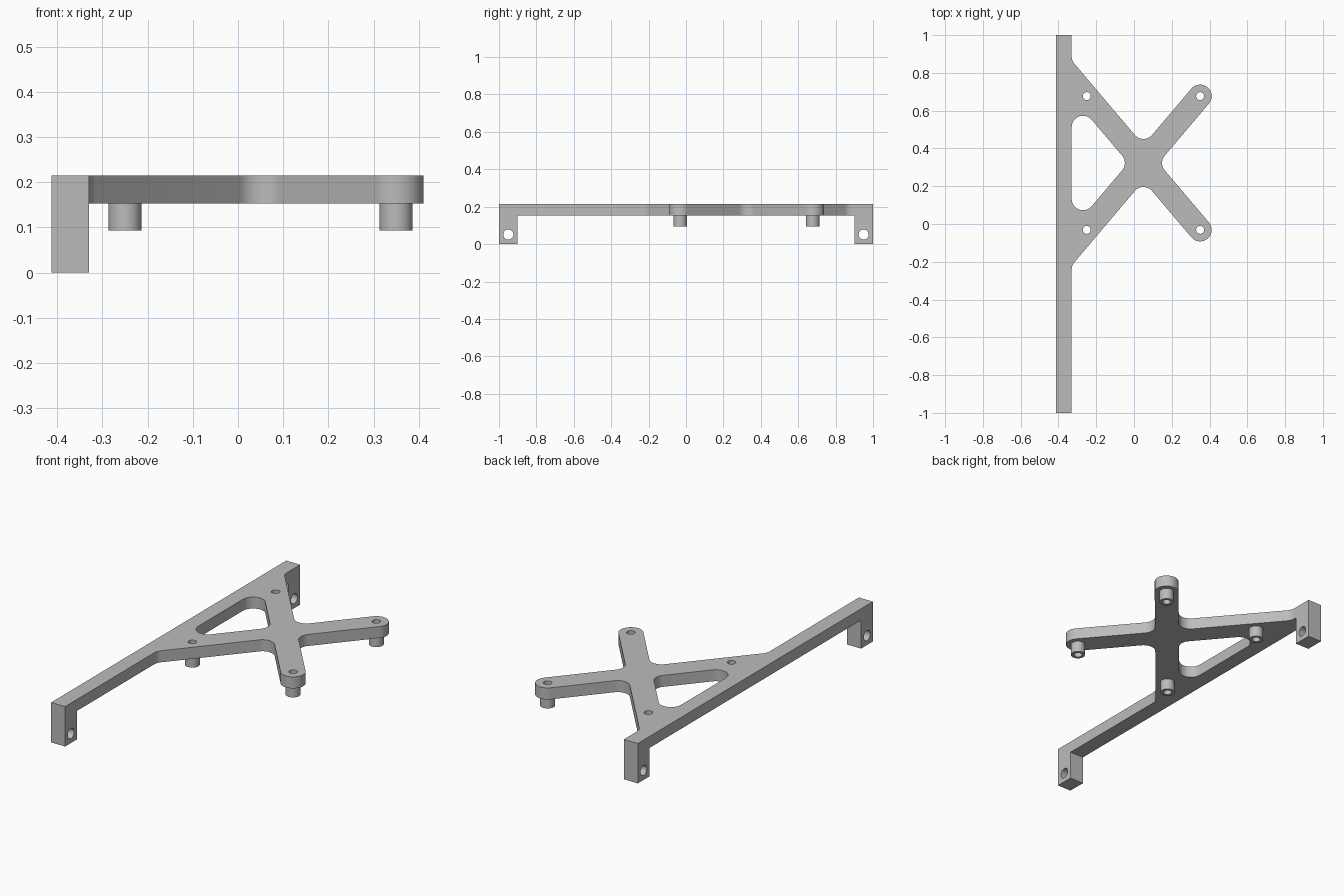
import bpy, bmesh, math
from mathutils import Vector, Matrix

if "Cube" in bpy.data.objects:
    bpy.data.objects.remove(bpy.data.objects["Cube"], do_unlink=True)

grey = bpy.data.materials.new("plain_grey")
grey.use_nodes = True
COLOR = (0.5, 0.5, 0.5, 1)
grey.diffuse_color = COLOR
grey.node_tree.nodes["Principled BSDF"].inputs["Base Color"].default_value = COLOR

TOP, UNDER, BOSS_BOTTOM = 0.215, 0.153, 0.093
OUTER, INNER = -0.413, -0.33          # rail sides in x
CX, CY = 0.05, 0.323                  # centre of the cross
DX, DY = 0.3, 0.354                   # offset of the screw holes
ARM, FILLET, BORE = 0.061, 0.06, 0.021


def rounded(corners, steps=10):
    """Outline with each (x, y, radius) corner replaced by an arc."""
    out = []
    for i, (x, y, r) in enumerate(corners):
        p = Vector((x, y))
        if not r:
            out.append(p)
            continue
        a = (Vector(corners[i - 1][:2]) - p).normalized()
        b = (Vector(corners[(i + 1) % len(corners)][:2]) - p).normalized()
        half = a.angle(b) / 2
        centre = p + (a + b).normalized() * (r / math.sin(half))
        start = p + a * (r / math.tan(half)) - centre
        sweep = (p + b * (r / math.tan(half)) - centre).angle_signed(start)
        for k in range(steps + 1):
            out.append(centre + Matrix.Rotation(sweep * k / steps, 2) @ start)
    return out


def circle(x, y, r, n=32):
    return [Vector((x + r * math.cos(math.tau * k / n), y + r * math.sin(math.tau * k / n)))
            for k in range(n)]


def prism(name, loops, low, high, axis="z"):
    """Extrude an outline with holes from low to high along z or x."""
    curve = bpy.data.curves.new(name, "CURVE")
    curve.dimensions, curve.fill_mode = "2D", "BOTH"
    curve.extrude = (high - low) / 2
    for loop in loops:
        spline = curve.splines.new("POLY")
        spline.points.add(len(loop) - 1)
        for point, p in zip(spline.points, loop):
            point.co = (p.x, p.y, 0, 1)
        spline.use_cyclic_u = True
    source = bpy.data.objects.new(name + "_outline", curve)
    mesh = bpy.data.meshes.new_from_object(source)
    bpy.data.objects.remove(source)
    mesh.transform(Matrix.Translation((0, 0, (low + high) / 2)))
    if axis == "x":
        mesh.transform(Matrix(((0, 0, 1, 0), (1, 0, 0, 0), (0, 1, 0, 0), (0, 0, 0, 1))))
    bm = bmesh.new()
    bm.from_mesh(mesh)
    bmesh.ops.remove_doubles(bm, verts=bm.verts, dist=1e-5)
    bmesh.ops.recalc_face_normals(bm, faces=bm.faces)
    bm.to_mesh(mesh)
    bm.free()
    mesh.materials.clear()
    mesh.materials.append(grey)
    obj = bpy.data.objects.new(name, mesh)
    bpy.context.collection.objects.link(obj)
    return obj


def select_only(obj):
    bpy.ops.object.select_all(action="DESELECT")
    obj.select_set(True)
    bpy.context.view_layer.objects.active = obj


# Frame: long rail and crossed arms, drawn as the upper half and mirrored
length = math.hypot(DX, DY)
along = Vector((DX, DY)) / length
side = Vector((-along.y, along.x))
rise, run = ARM * length / DX, ARM * length / DY
root = DY / DX * (CX - INNER)
tip = Vector((DX, DY)) + along * ARM
upper = [(INNER, root + rise, FILLET), (CX, rise, FILLET)]
for s in (1, -1):
    p = tip + side * ARM * s
    upper.append((CX + p.x, p.y, ARM * 0.999))
half = [(x, CY + y, r) for x, y, r in upper]
lower = [(x, CY - y, r) for x, y, r in reversed(upper)]
outline = ([(OUTER, 1, 0), (INNER, 1, 0)] + half + [(CX + run, CY, FILLET)]
           + lower + [(INNER, -1, 0), (OUTER, -1, 0)])
window = [(INNER, CY + root - rise, FILLET), (CX - run, CY, FILLET),
          (INNER, CY - root + rise, FILLET)]
screws = [(CX + sx * DX, CY + sy * DY) for sx in (-1, 1) for sy in (-1, 1)]
frame = prism("frame", [rounded(outline), rounded(window)]
              + [circle(x, y, BORE) for x, y in screws], UNDER, TOP)

# Drilled feet, merged into the rail ends
for s in (-1, 1):
    block = [Vector((s * y, z)) for y, z in ((0.9, 0), (1, 0), (1, 0.185), (0.9, 0.185))]
    foot = prism("foot", [block, circle(s * 0.95, 0.051, 0.027)], OUTER, INNER, "x")
    union = frame.modifiers.new("join_foot", "BOOLEAN")
    union.operation, union.solver, union.object = "UNION", "EXACT", foot
    select_only(frame)
    bpy.ops.object.modifier_apply(modifier=union.name)
    bpy.data.objects.remove(foot, do_unlink=True)

# Hollow standoffs under the four screw holes
parts = [frame]
for (x, y), label in zip(screws, ("right_front", "right_back", "left_front", "left_back")):
    parts.append(prism("standoff_" + label, [circle(x, y, 0.0365), circle(x, y, BORE)],
                       BOSS_BOTTOM, UNDER))

for part in parts:
    select_only(part)
    bpy.ops.object.shade_smooth_by_angle(angle=math.radians(30))
